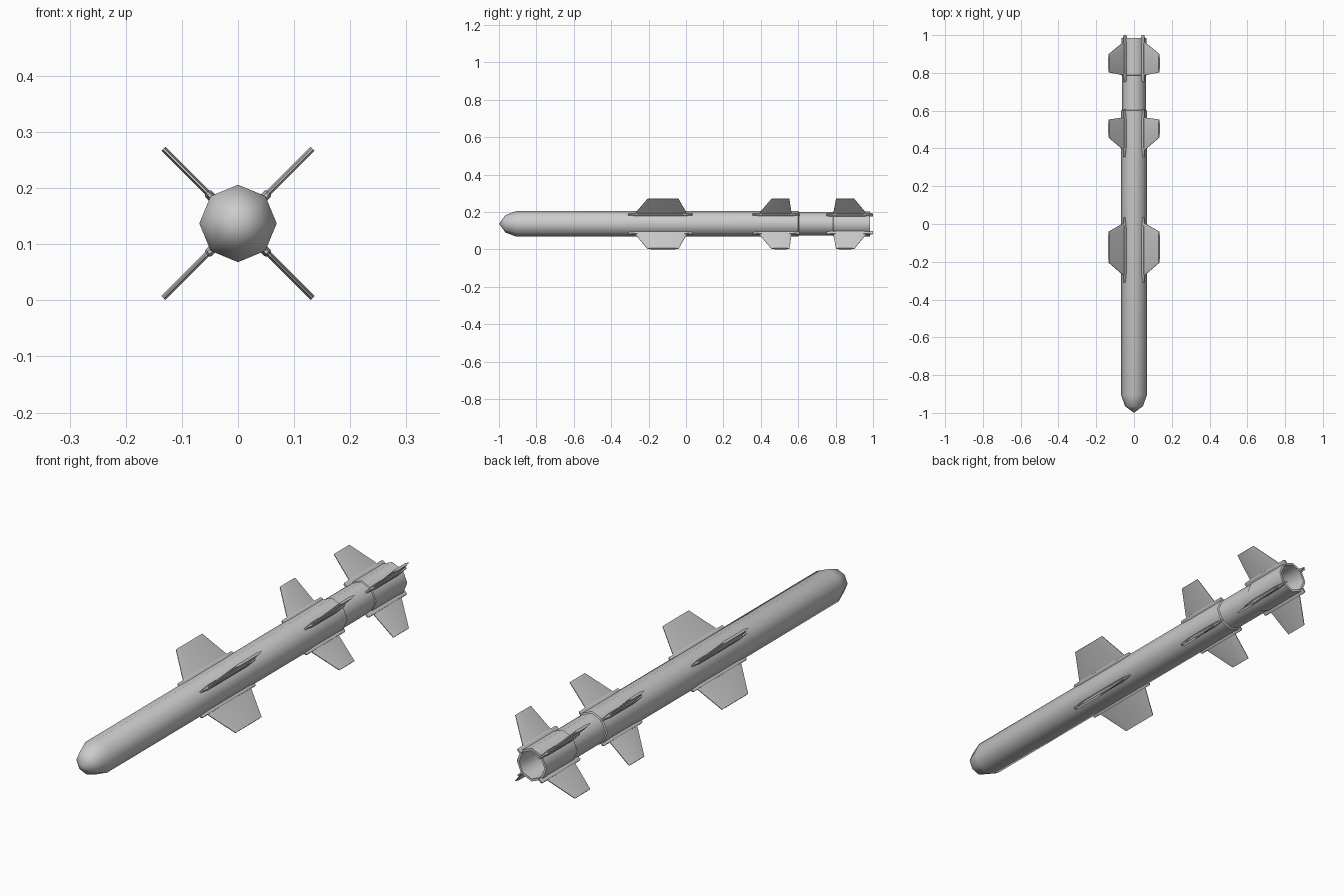
import bpy, bmesh, math
from mathutils import Matrix, Vector

if "Cube" in bpy.data.objects:
    bpy.data.objects.remove(bpy.data.objects["Cube"])

CZ = 0.137   # height of the body axis


def finish(name, bm, angle):
    bmesh.ops.recalc_face_normals(bm, faces=bm.faces)
    me = bpy.data.meshes.new(name)
    bm.to_mesh(me)
    bm.free()
    ob = bpy.data.objects.new(name, me)
    bpy.context.collection.objects.link(ob)
    bpy.ops.object.select_all(action='DESELECT')
    ob.select_set(True)
    bpy.context.view_layer.objects.active = ob
    bpy.ops.object.shade_smooth_by_angle(angle=math.radians(angle))
    return ob


def lathe(name, profile, sides=8):
    """Revolve (y, radius) points about the body axis."""
    bm = bmesh.new()
    rings = []
    for y, r in profile:
        n = 1 if r == 0 else sides
        rings.append([bm.verts.new((r * math.cos(2 * math.pi * i / sides), y,
                                    CZ + r * math.sin(2 * math.pi * i / sides)))
                      for i in range(n)])
    for a, b in zip(rings, rings[1:]):
        for i in range(sides):
            j = (i + 1) % sides
            loop = [a[i % len(a)], a[j % len(a)], b[j % len(b)], b[i % len(b)]]
            bm.faces.new(list(dict.fromkeys(loop)))
    return finish(name, bm, 50)


def blade(bm, levels, turn):
    """Loft hexagonal sections (r, y0, y1, half thickness, edge length, edge half)."""
    rings = []
    for r, y0, y1, t, e, s in levels:
        pts = [(-s, y0), (s, y0), (t, y0 + e), (t, y1 - e),
               (s, y1), (-s, y1), (-t, y1 - e), (-t, y0 + e)]
        rot = Matrix.Rotation(turn, 3, 'Y')
        rings.append([bm.verts.new(rot @ Vector((x, y, r)) + Vector((0, 0, CZ)))
                      for x, y in pts])
    for a, b in zip(rings, rings[1:]):
        for i in range(8):
            j = (i + 1) % 8
            bm.faces.new((a[i], a[j], b[j], b[i]))
    bm.faces.new(rings[0])
    bm.faces.new(rings[-1])


# Body tube with nose, narrowed neck and hollow tail
lathe("body", [(-1.0, 0), (-0.965, 0.047), (-0.905, 0.069), (0.60, 0.069),
               (0.603, 0.063), (0.785, 0.063), (0.788, 0.067), (0.985, 0.067),
               (0.985, 0.057), (0.80, 0.050), (0.80, 0)])

# Fin sets: rail start/end, root start/end, tip start/end
sets = {
    "middle": (-0.31, 0.035, -0.270, 0.003, -0.206, -0.040),
    "rear": (0.356, 0.607, 0.393, 0.564, 0.457, 0.553),
    "tail": (0.752, 1.0, 0.788, 0.962, 0.802, 0.900),
}
for name, (a0, a1, r0, r1, t0, t1) in sets.items():
    fins, rails = bmesh.new(), bmesh.new()
    for k in range(4):
        turn = math.radians(45 + 90 * k)
        blade(fins, [(0.06, r0, r1, 0.005, 0.03, 0.0015),
                     (0.082, r0, r1, 0.005, 0.03, 0.0015),
                     (0.188, t0, t1, 0.005, 0.02, 0.0015)], turn)
        blade(rails, [(0.058, a0, a1, 0.008, 0.05, 0.003),
                      (0.074, a0, a1, 0.008, 0.05, 0.003),
                      (0.078, a0 + 0.005, a1 - 0.005, 0.006, 0.05, 0.002)], turn)
    finish(name + "_fins", fins, 25)
    finish(name + "_fin_rails", rails, 25)
